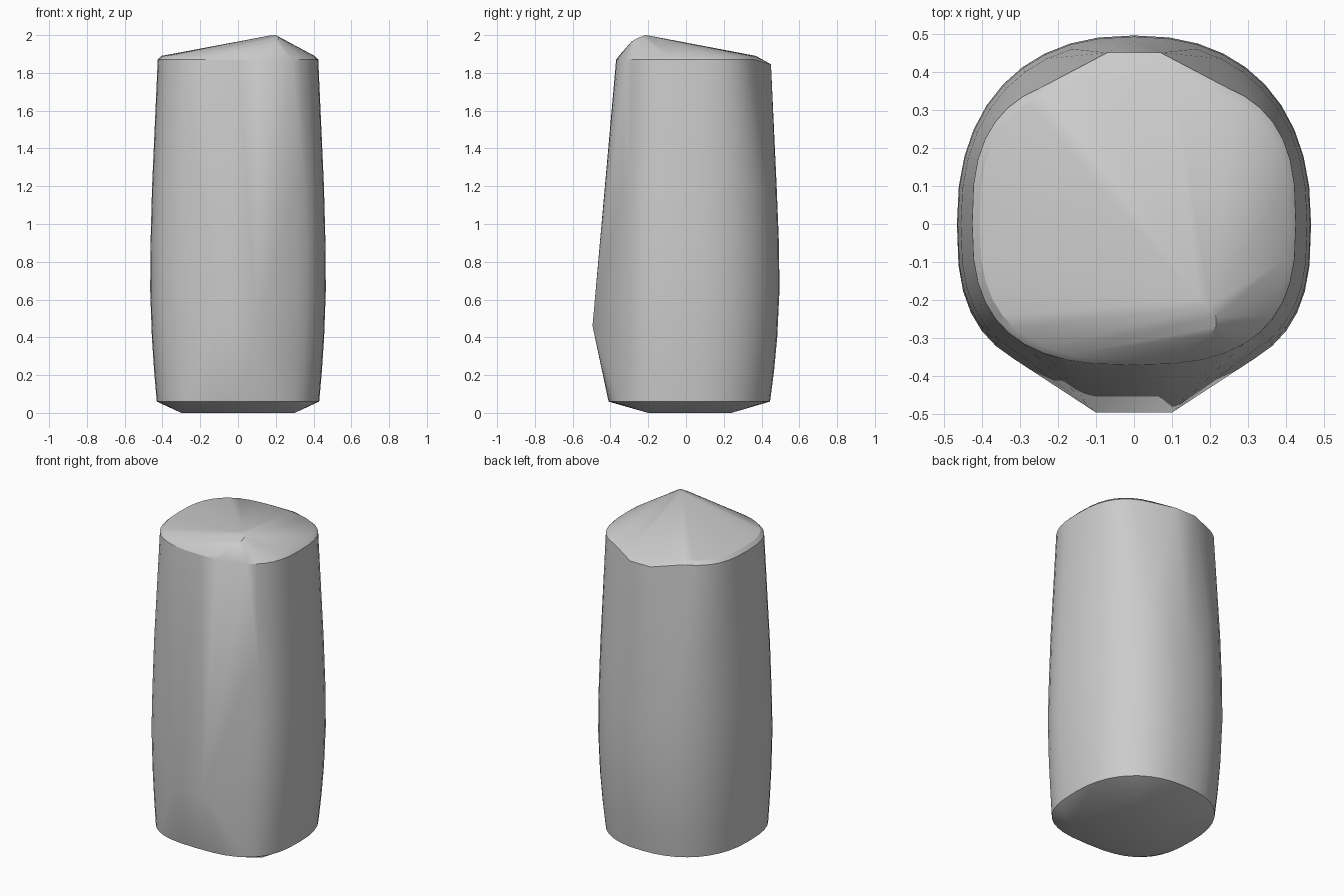
import bpy
import bmesh
import math

cube = bpy.data.objects.get("Cube")
if cube:
    bpy.data.objects.remove(cube, do_unlink=True)

SIDES = 40


def ring(z, half_x, front, back, front_power=2.8, back_power=2.3):
    """Rounded cross-section with its own depth and squareness front and back."""
    points = []
    for i in range(SIDES):
        a = math.tau * i / SIDES
        c, s = math.cos(a), math.sin(a)
        depth, power = (back, back_power) if s > 0 else (front, front_power)
        x = math.copysign(abs(c) ** (2 / power), c) * half_x
        y = math.copysign(abs(s) ** (2 / power), s) * depth
        points.append((x, y, z))
    return points


def mirrored(x, y, z):
    return [(x, y, z), (-x, y, z)]


points = []

# Barrel sections from the bottom rim to the top rim
points += ring(0.06, 0.43, 0.41, 0.445)
points += ring(0.22, 0.444, 0.41, 0.466)
points += ring(0.40, 0.456, 0.41, 0.483)
points += ring(0.65, 0.465, 0.41, 0.495)
points += ring(0.90, 0.463, 0.40, 0.492)
points += ring(1.20, 0.455, 0.39, 0.48)
points += ring(1.87, 0.425, 0.37, 0.39, 2.7, 2.8)
points += ring(1.89, 0.405, 0.355, 0.37, 2.7, 2.8)

# Tapered foot
points += mirrored(0.30, -0.20, 0) + mirrored(0.17, 0.24, 0)

# Front ridge and back lip
points += mirrored(0.10, -0.495, 0.46)
points += mirrored(0.07, 0.45, 1.845)

# Off-centre rounded peak
points += [(0.17, -0.20, 1.998), (0.20, -0.215, 2.0),
           (0.215, -0.245, 1.989), (0.215, -0.27, 1.977), (0.20, -0.29, 1.965)]

# Wrap one tight skin around the sections
bm = bmesh.new()
for p in points:
    bm.verts.new(p)
hull = bmesh.ops.convex_hull(bm, input=bm.verts[:])
inside = {g for g in hull["geom_interior"] + hull["geom_unused"]
          if isinstance(g, bmesh.types.BMVert)}
bmesh.ops.delete(bm, geom=list(inside), context="VERTS")
bmesh.ops.dissolve_limit(bm, angle_limit=math.radians(0.5),
                         verts=bm.verts[:], edges=bm.edges[:])
bmesh.ops.recalc_face_normals(bm, faces=bm.faces[:])

mesh = bpy.data.meshes.new("rounded_body")
bm.to_mesh(mesh)
bm.free()
body = bpy.data.objects.new("rounded_body", mesh)
bpy.context.collection.objects.link(body)

# Smooth sides, crisp rims
bpy.ops.object.select_all(action="DESELECT")
body.select_set(True)
bpy.context.view_layer.objects.active = body
bpy.ops.object.shade_smooth_by_angle(angle=math.radians(30))
